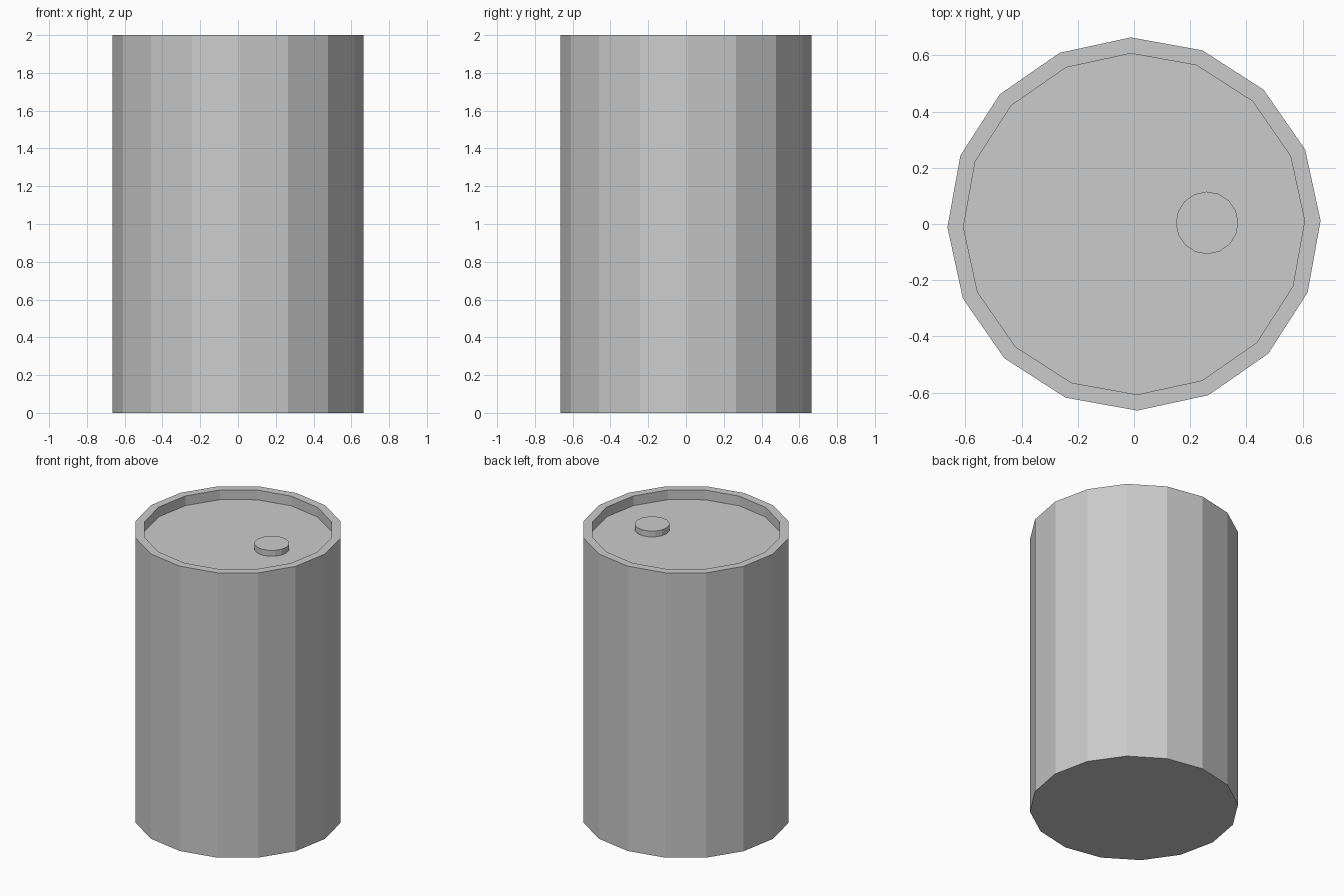
import bpy, math

if "Cube" in bpy.data.objects:
    bpy.data.objects.remove(bpy.data.objects["Cube"])

grey = bpy.data.materials.new("light_grey")
grey.diffuse_color = (0.6, 0.6, 0.6, 1)
grey.use_nodes = True
grey.node_tree.nodes["Principled BSDF"].inputs["Base Color"].default_value = grey.diffuse_color

TURN = math.radians(1.0)
SIDES = 16


def turned(name, profile, loc=(0, 0, 0)):
    """Flat-sided solid from (radius, z) rings, capped at both ends."""
    verts, faces = [], []
    for r, z in profile:
        for i in range(SIDES):
            a = TURN + 2 * math.pi * i / SIDES
            verts.append((r * math.cos(a), r * math.sin(a), z))
    for k in range(len(profile) - 1):
        for i in range(SIDES):
            j = (i + 1) % SIDES
            a, b = k * SIDES, (k + 1) * SIDES
            faces.append((a + i, a + j, b + j, b + i))
    faces.append(tuple(reversed(range(SIDES))))
    last = (len(profile) - 1) * SIDES
    faces.append(tuple(range(last, last + SIDES)))
    mesh = bpy.data.meshes.new(name)
    mesh.from_pydata(verts, [], faces)
    mesh.materials.append(grey)
    obj = bpy.data.objects.new(name, mesh)
    obj.location = loc
    bpy.context.collection.objects.link(obj)
    return obj


# Barrel: outer wall, rim, recessed lid
LID = 1.932
turned("barrel", [(0.664, 0), (0.664, 2), (0.607, 2), (0.607, LID)])

# Bung cap sitting on the lid
turned("bung_cap", [(0.111, -0.01), (0.111, 0.041)], (0.26, 0.004, LID))
